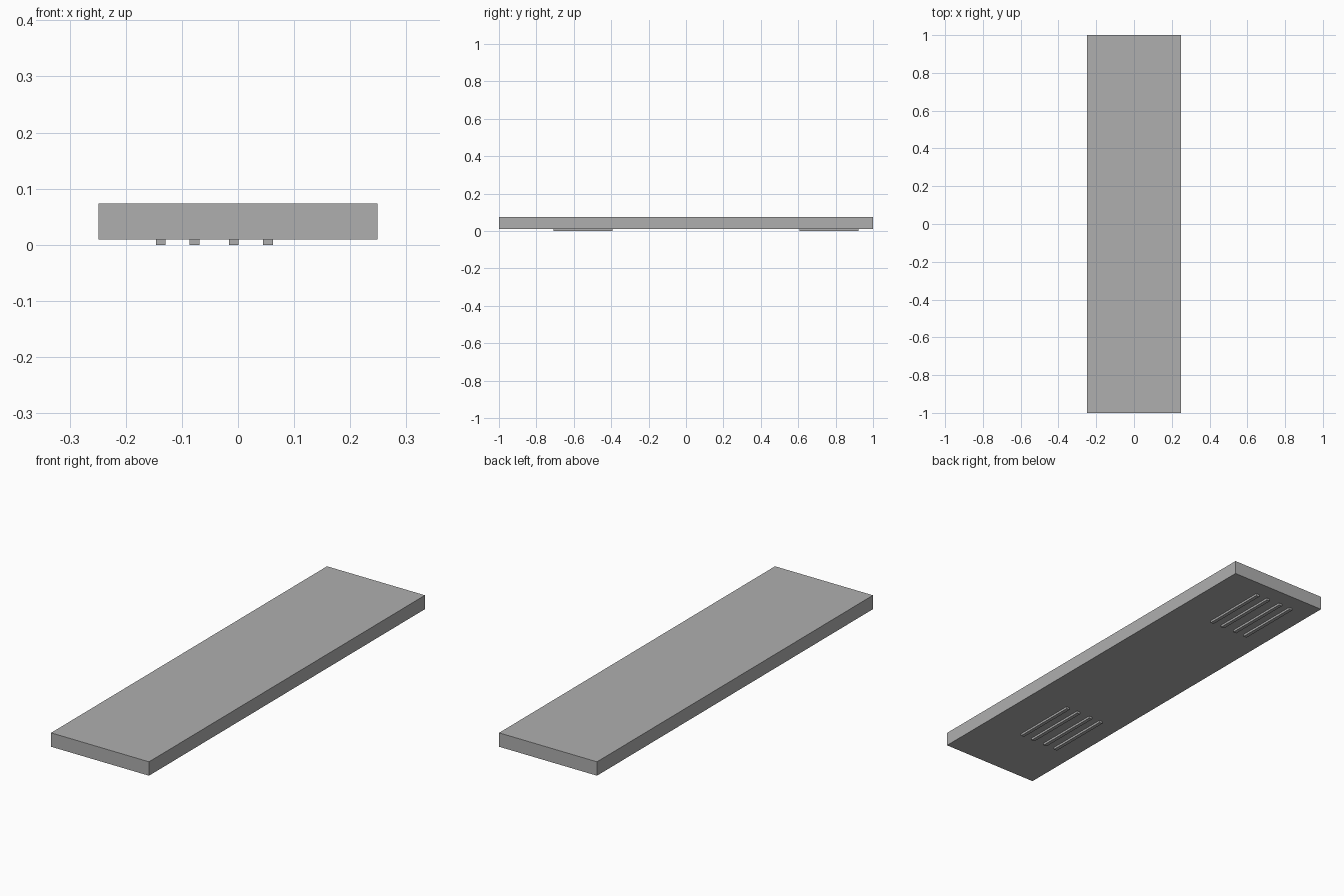
import bpy

if "Cube" in bpy.data.objects:
    bpy.data.objects.remove(bpy.data.objects["Cube"])

# Dark grey finish shared by all parts
grey = bpy.data.materials.new("dark_grey")
grey.diffuse_color = (0.43, 0.43, 0.43, 1)
grey.use_nodes = True
grey.node_tree.nodes["Principled BSDF"].inputs["Base Color"].default_value = grey.diffuse_color


def box(name, x, y, z):
    """Box spanning the given (min, max) range on each axis."""
    bpy.ops.mesh.primitive_cube_add(size=1, location=[sum(r) / 2 for r in (x, y, z)])
    obj = bpy.context.object
    obj.name = name
    obj.scale = [r[1] - r[0] for r in (x, y, z)]
    bpy.ops.object.transform_apply(location=False, rotation=False, scale=True)
    obj.data.materials.append(grey)
    return obj


BOTTOM, TOP = 0.0098, 0.0735
STRIP_WIDTH, STRIP_LENGTH = 0.017, 0.316

# Flat board
box("board", (-0.2485, 0.2485), (-1, 1), (BOTTOM, TOP))

# Two groups of four thin strips on the underside
for group, y in (("front", -0.709), ("back", 0.606)):
    for i, x in enumerate((-0.1375, -0.0775, -0.0075, 0.0535), 1):
        box(f"{group}_strip_{i}",
            (x - STRIP_WIDTH / 2, x + STRIP_WIDTH / 2),
            (y, y + STRIP_LENGTH), (0, BOTTOM))
